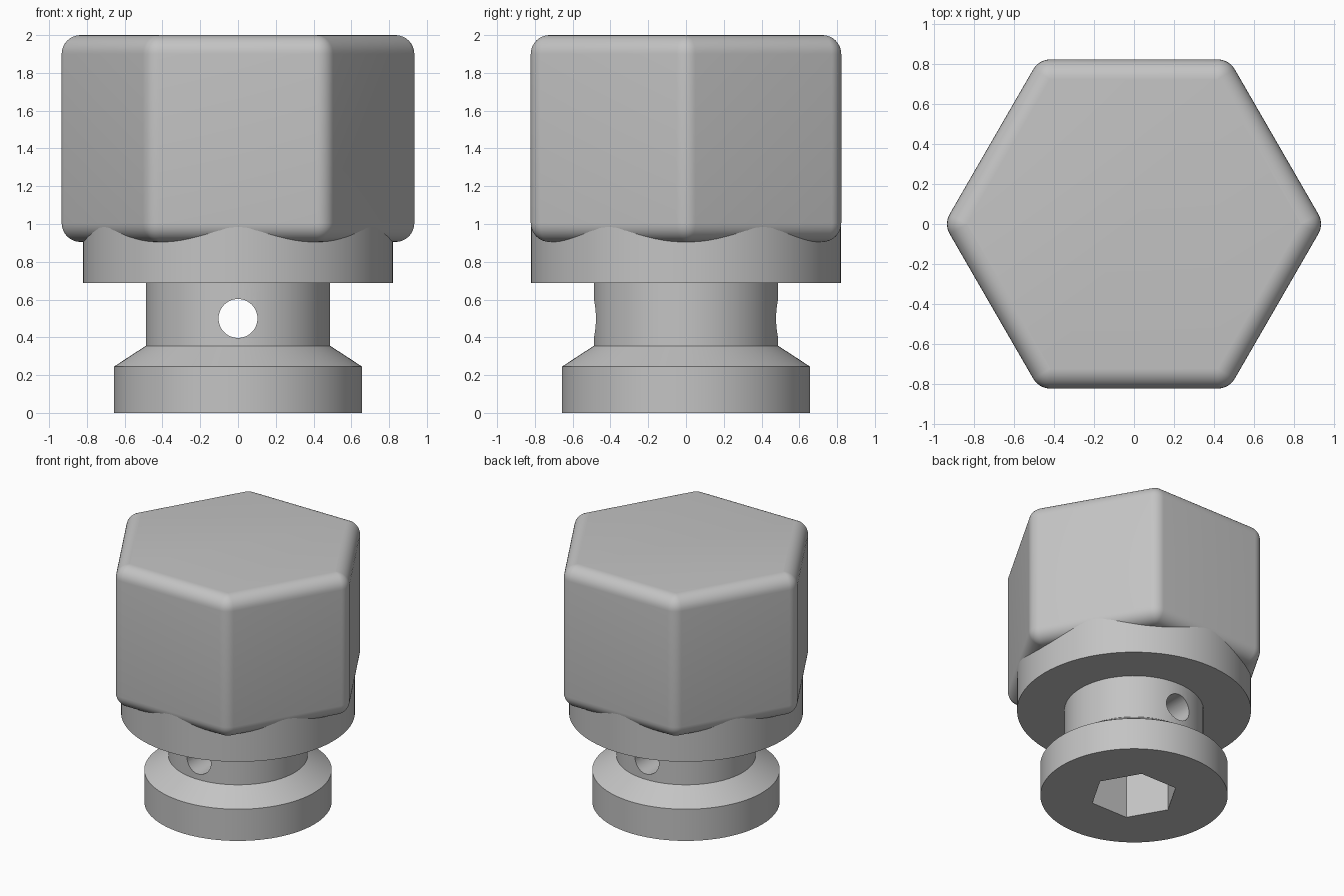
import bpy, bmesh, math

if "Cube" in bpy.data.objects:
    bpy.data.objects.remove(bpy.data.objects["Cube"])

steel = bpy.data.materials.new("steel_grey")
steel.diffuse_color = (0.55, 0.55, 0.55, 1)
steel.use_nodes = True
steel.node_tree.nodes["Principled BSDF"].inputs["Base Color"].default_value = steel.diffuse_color


def loft(name, rings):
    """Skin equal-length closed rings, bottom to top, and cap both ends."""
    bm = bmesh.new()
    loops = [[bm.verts.new(p) for p in ring] for ring in rings]
    n = len(loops[0])
    for a, b in zip(loops, loops[1:]):
        for i in range(n):
            j = (i + 1) % n
            bm.faces.new((a[i], a[j], b[j], b[i]))
    bm.faces.new(loops[0][::-1])
    bm.faces.new(loops[-1])
    me = bpy.data.meshes.new(name)
    bm.to_mesh(me)
    bm.free()
    ob = bpy.data.objects.new(name, me)
    bpy.context.collection.objects.link(ob)
    me.materials.append(steel)
    return ob


def circle(r, z, n=96):
    return [(r * math.cos(2 * math.pi * i / n), r * math.sin(2 * math.pi * i / n), z)
            for i in range(n)]


def rounded_hex(apothem, r, z, steps=8):
    """Hexagon of the given inner apothem, grown outward by radius r."""
    core = apothem / math.cos(math.pi / 6)
    pts = []
    for k in range(6):
        c = math.radians(60 * k)
        for s in range(steps + 1):
            a = c + math.radians(-30 + 60 * s / steps)
            pts.append((core * math.cos(c) + r * math.cos(a),
                        core * math.sin(c) + r * math.sin(a), z))
    return pts


def smooth(ob):
    bpy.ops.object.select_all(action='DESELECT')
    ob.select_set(True)
    bpy.context.view_layer.objects.active = ob
    bpy.ops.object.shade_smooth_by_angle(angle=math.radians(25))


def cut(ob, cutter):
    mod = ob.modifiers.new("cut", 'BOOLEAN')
    mod.operation = 'DIFFERENCE'
    mod.solver = 'EXACT'
    mod.object = cutter
    bpy.context.view_layer.objects.active = ob
    bpy.ops.object.modifier_apply(modifier=mod.name)
    bpy.data.objects.remove(cutter)


# Hexagonal head with every edge rounded by the same radius
R, BOTTOM, TOP, APOTHEM = 0.1, 0.905, 2.0, 0.822
STEPS = 8
rings = []
for z0, start in ((BOTTOM + R, -90), (TOP - R, 0)):
    for s in range(STEPS + 1):
        t = math.radians(start + 90 * s / STEPS)
        rings.append(rounded_hex(APOTHEM - R, max(R * math.cos(t), 0.0005),
                                 z0 + R * math.sin(t)))
head = loft("hex_head", rings)
smooth(head)

# Turned body: foot flange, chamfer, neck, collar
profile = [(0.657, 0), (0.657, 0.245), (0.488, 0.355), (0.488, 0.688),
           (0.82, 0.688), (0.82, 1.0)]
body = loft("turned_body", [circle(r, z) for r, z in profile])

# Hex key socket from below
cut(body, loft("socket_cutter", [circle(0.31, -0.1, 6), circle(0.31, 0.6, 6)]))

# Cross hole through the neck, front to back
drill = [[(x, y, 0.5 + z) for x, z, y in circle(0.103, y0, 48)] for y0 in (0.9, -0.9)]
cut(body, loft("drill_cutter", drill))
smooth(body)
